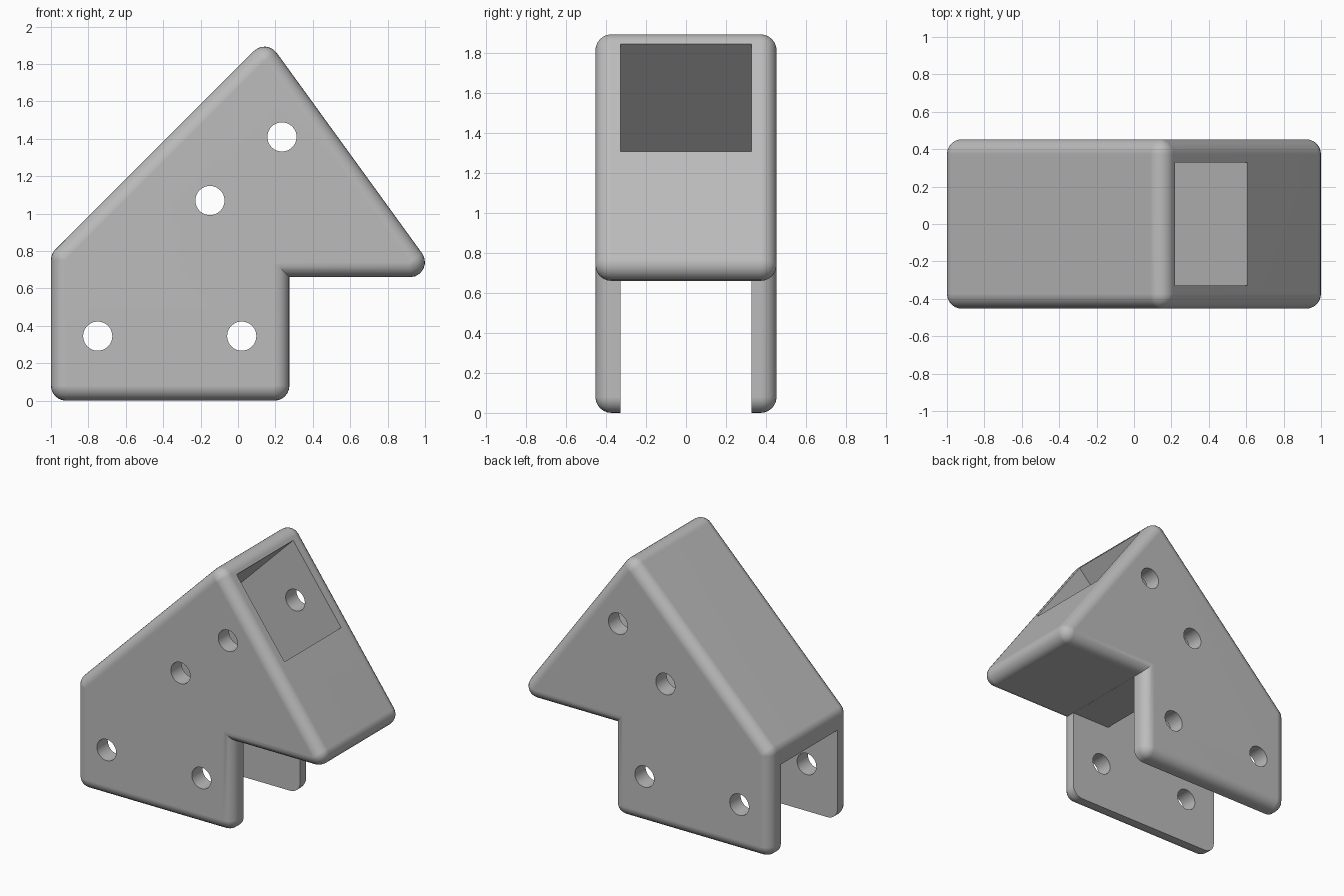
import bpy, bmesh, math
from mathutils import Vector

cube = bpy.data.objects.get("Cube")
if cube:
    bpy.data.objects.remove(cube, do_unlink=True)

RADIUS = 0.08      # outer edge rounding
HALF_WIDTH = 0.453
SLOT_HALF = 0.328
STEPS = 6

grey = bpy.data.materials.new("plain_grey")
grey.use_nodes = True
colour = (0.5, 0.5, 0.5, 1)
grey.diffuse_color = colour
grey.node_tree.nodes["Principled BSDF"].inputs["Base Color"].default_value = colour


def make_object(name, bm):
    bmesh.ops.recalc_face_normals(bm, faces=bm.faces)
    mesh = bpy.data.meshes.new(name)
    bm.to_mesh(mesh)
    bm.free()
    mesh.materials.append(grey)
    obj = bpy.data.objects.new(name, mesh)
    bpy.context.collection.objects.link(obj)
    return obj


def loft(name, rings):
    """Join rings of points with quads and close both ends."""
    bm = bmesh.new()
    loops = [[bm.verts.new(p) for p in ring] for ring in rings]
    for a, b in zip(loops, loops[1:]):
        for i in range(len(a)):
            j = (i + 1) % len(a)
            bm.faces.new((a[i], a[j], b[j], b[i]))
    bm.faces.new(loops[0])
    bm.faces.new(loops[-1])
    bmesh.ops.remove_doubles(bm, verts=bm.verts, dist=1e-5)
    return make_object(name, bm)


def prism(name, profile, half):
    return loft(name, [[(x, y, z) for x, z in profile] for y in (-half, half)])


def grown(core, rho):
    """Offset the core profile: arcs on outer corners, a mitre on the inner one."""
    points = []
    for i, c in enumerate(core):
        before = (c - core[i - 1]).normalized()
        after = (core[(i + 1) % len(core)] - c).normalized()
        n0, n1 = Vector((before.y, -before.x)), Vector((after.y, -after.x))
        turn = math.atan2(n0.x * n1.y - n0.y * n1.x, n0.dot(n1))
        if turn < 0:
            points.append(c + rho * (n0 + n1) / (1 + n0.dot(n1)))
            continue
        start = math.atan2(n0.y, n0.x)
        for k in range(STEPS + 1):
            a = start + turn * k / STEPS
            points.append(c + rho * Vector((math.cos(a), math.sin(a))))
    return points


# Bracket body: core profile swept with fully rounded outer edges
core = [Vector(p) for p in ((-0.92, 0.08), (0.195, 0.08), (0.195, 0.74),
                            (0.92, 0.74), (0.142, 1.813), (-0.92, 0.752))]
rings = []
for side in (-1, 1):
    for k in range(STEPS + 1):
        t = k / STEPS if side > 0 else 1 - k / STEPS
        phi = t * math.pi / 2
        y = side * (HALF_WIDTH - RADIUS + RADIUS * math.sin(phi))
        rings.append([(p.x, y, p.y) for p in grown(core, RADIUS * math.cos(phi))])
body = loft("corner_bracket", rings)

# Lower slot joined to the sloping socket that leaves through the right face
channel = [(-1.2, -0.1), (0.6, -0.1), (0.6, 0.659), (-0.041, 0.659),
           (1.0, 1.7), (0.62, 2.245), (-0.966, 0.659), (-1.2, 0.659)]
cutters = [prism("channel_cutter", channel, SLOT_HALF)]

# Screw holes through both side walls
for cx, cz in ((-0.75, 0.345), (0.02, 0.345), (-0.15, 1.07), (0.235, 1.41)):
    circle = [(cx + 0.078 * math.cos(a), cz + 0.078 * math.sin(a))
              for a in (math.tau * k / 40 for k in range(40))]
    cutters.append(prism("screw_hole_cutter", circle, 0.6))

for cutter in cutters:
    cutter.hide_render = True
    mod = body.modifiers.new("cut", "BOOLEAN")
    mod.operation = "DIFFERENCE"
    mod.solver = "EXACT"
    mod.object = cutter

# Bake the cuts and remove the cutters
graph = bpy.context.evaluated_depsgraph_get()
baked = bpy.data.meshes.new_from_object(body.evaluated_get(graph))
body.modifiers.clear()
body.data = baked
for cutter in cutters:
    bpy.data.objects.remove(cutter, do_unlink=True)

# Smooth rounded edges, crisp cut edges
bpy.ops.object.select_all(action="DESELECT")
body.select_set(True)
bpy.context.view_layer.objects.active = body
bpy.ops.object.shade_smooth_by_angle(angle=math.radians(30))
weighted = body.modifiers.new("even_shading", "WEIGHTED_NORMAL")
weighted.keep_sharp = True
